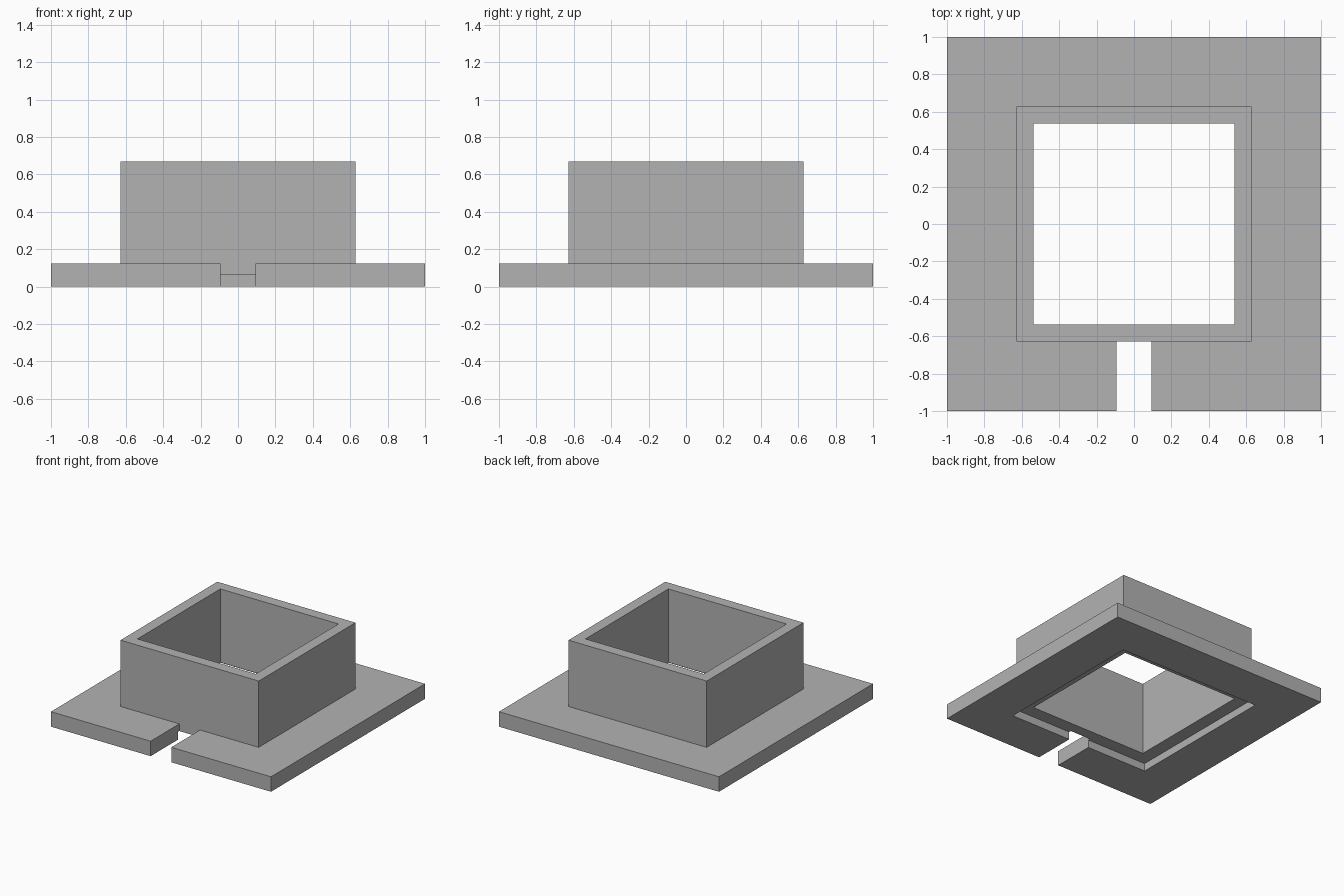
import bpy

cube = bpy.data.objects.get("Cube")
if cube:
    bpy.data.objects.remove(cube, do_unlink=True)

PLATE_TOP = 0.123
COLLAR_TOP = 0.668
LEDGE = 0.064        # underside of the collar
COLLAR = 0.628       # half widths
BORE = 0.5375
RECESS = 0.647
SLOT = 0.094

grey = bpy.data.materials.new("plain grey")
grey.use_nodes = True
colour = (0.45, 0.45, 0.45, 1)
grey.diffuse_color = colour
grey.node_tree.nodes["Principled BSDF"].inputs["Base Color"].default_value = colour


def box(name, x, y, z):
    """Box spanning the given (low, high) ranges."""
    bpy.ops.mesh.primitive_cube_add(size=1)
    obj = bpy.context.object
    obj.name = obj.data.name = name
    for v in obj.data.vertices:
        v.co = [lo + (c + 0.5) * (hi - lo) for c, (lo, hi) in zip(v.co, (x, y, z))]
    obj.data.materials.append(grey)
    return obj


def square(name, half, z):
    return box(name, (-half, half), (-half, half), z)


def combine(target, tool, operation):
    """Apply a boolean and discard the tool."""
    tool.hide_render = True
    mod = target.modifiers.new(operation.title(), "BOOLEAN")
    mod.operation = operation
    mod.solver = "EXACT"
    mod.object = tool
    bpy.context.view_layer.objects.active = target
    bpy.ops.object.modifier_apply(modifier=mod.name)
    bpy.data.objects.remove(tool, do_unlink=True)


# Flat flange with a slot through its front
frame = square("flanged_frame", 1, (0, PLATE_TOP))
combine(frame, box("slot_cutter", (-SLOT, SLOT), (-1.2, -BORE + 0.05), (-0.2, 0.4)), "DIFFERENCE")

# Square collar closing the inner end of the slot
combine(frame, square("collar", COLLAR, (LEDGE / 2, COLLAR_TOP)), "UNION")

# Open bore and the shallow recess underneath
combine(frame, square("bore_cutter", BORE, (-0.2, 1)), "DIFFERENCE")
combine(frame, square("recess_cutter", RECESS, (-0.2, LEDGE)), "DIFFERENCE")
